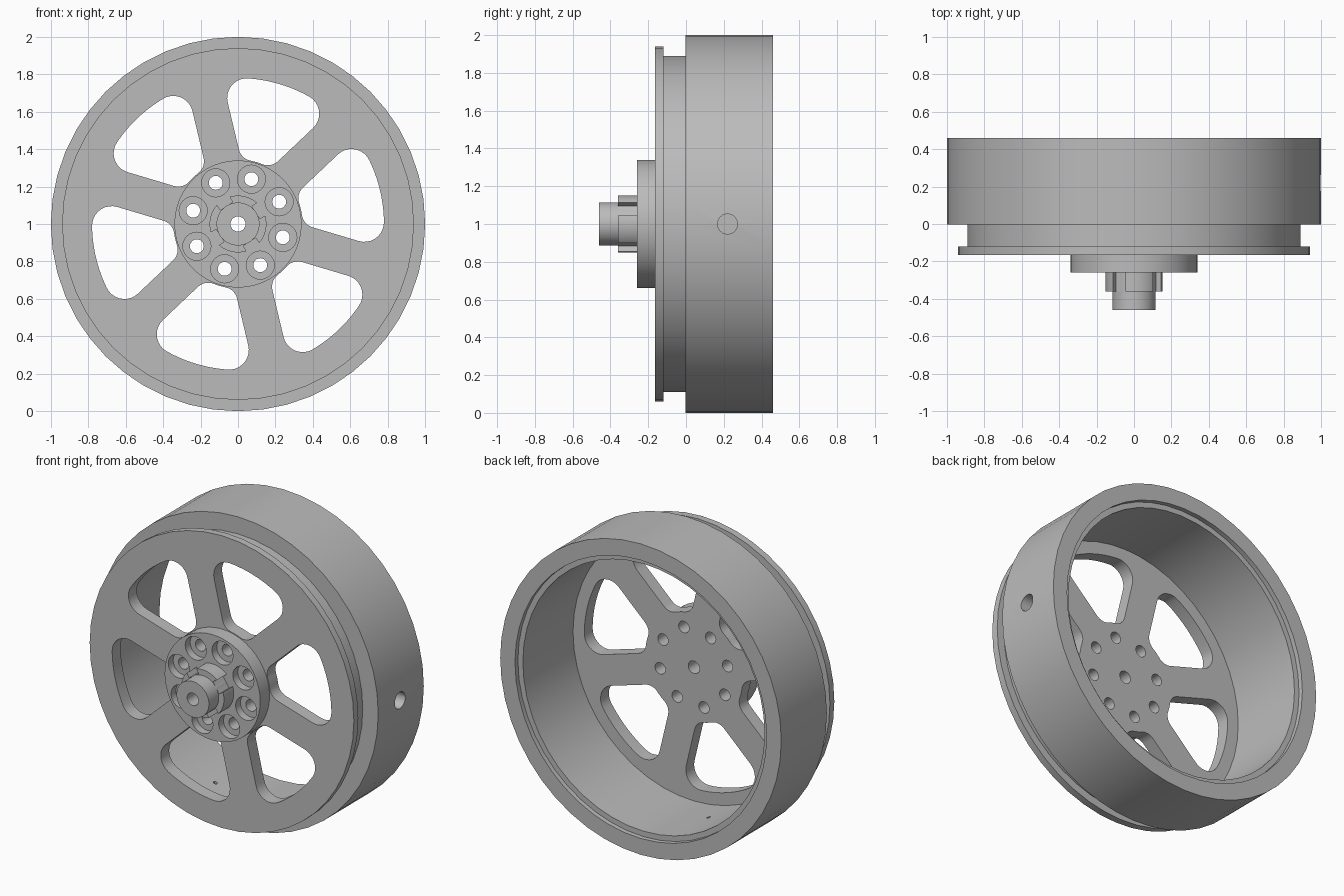
import bpy, bmesh
from math import sin, cos, asin, sqrt, pi, radians
from mathutils import Matrix, Vector

if "Cube" in bpy.data.objects:
    bpy.data.objects.remove(bpy.data.objects["Cube"])

SPIN = radians(73.4)      # direction of the first window and first bolt
BORE = 0.04

grey = bpy.data.materials.new("plain_grey")
grey.use_nodes = True
grey.diffuse_color = (0.5, 0.5, 0.5, 1)
grey.node_tree.nodes["Principled BSDF"].inputs["Base Color"].default_value = (0.5, 0.5, 0.5, 1)


def lathe(bm, profile, segments, matrix=Matrix()):
    """Revolve a closed (radius, y) profile around the y axis."""
    rings = []
    for i in range(segments):
        a = 2 * pi * i / segments
        rings.append([bm.verts.new(matrix @ Vector((r * cos(a), y, r * sin(a)))) for r, y in profile])
    n = len(profile)
    for i in range(segments):
        p, q = rings[i], rings[(i + 1) % segments]
        for j in range(n):
            k = (j + 1) % n
            if profile[j][0] > 0 or profile[k][0] > 0:
                bm.faces.new((p[j], p[k], q[k], q[j]))


def prism(bm, outline, y0, y1):
    """Extrude an (x, z) outline along y."""
    face = bm.faces.new([bm.verts.new((x, y0, z)) for x, z in outline])
    new = bmesh.ops.extrude_face_region(bm, geom=[face])["geom"]
    bmesh.ops.translate(bm, vec=(0, y1 - y0, 0), verts=[v for v in new if isinstance(v, bmesh.types.BMVert)])


def make(name, bm):
    bmesh.ops.remove_doubles(bm, verts=bm.verts, dist=0.00001)
    bmesh.ops.dissolve_degenerate(bm, edges=bm.edges, dist=0.00001)
    bmesh.ops.recalc_face_normals(bm, faces=bm.faces)
    mesh = bpy.data.meshes.new(name)
    bm.to_mesh(mesh)
    bm.free()
    mesh.materials.append(grey)
    obj = bpy.data.objects.new(name, mesh)
    obj.location.z = 1
    bpy.context.collection.objects.link(obj)
    return obj


def cut(obj, cutter):
    cutter.hide_render = True
    mod = obj.modifiers.new("cut", 'BOOLEAN')
    mod.operation = 'DIFFERENCE'
    mod.solver = 'EXACT'
    mod.object = cutter
    graph = bpy.context.evaluated_depsgraph_get()
    mesh = bpy.data.meshes.new_from_object(obj.evaluated_get(graph))
    obj.modifiers.clear()
    obj.data = mesh
    bpy.data.objects.remove(cutter)


def arc(cx, cz, r, a0, a1, n):
    return [(cx + r * cos(a0 + (a1 - a0) * i / n), cz + r * sin(a0 + (a1 - a0) * i / n)) for i in range(n + 1)]


def window_outline(turn):
    """Rounded sector between two spokes of constant width."""
    spoke, outer, inner, big, small = 0.097, 0.78, 0.345, 0.105, 0.08
    side = pi / 6
    ao = side - asin((spoke + big) / (outer - big))
    ai = side - asin((spoke + small) / (inner + small))
    ro, ri = outer - big, inner + small
    half = arc(0, 0, outer, 0, ao, 5)[:-1]
    half += arc(ro * cos(ao), ro * sin(ao), big, ao, side + pi / 2, 9)
    half += arc(ri * cos(ai), ri * sin(ai), small, side + pi / 2, ai + pi, 7)
    half += arc(0, 0, inner, ai, 0, 2)[1:]
    pts = half + [(u, -v) for u, v in half[-2:0:-1]]
    c, s = cos(turn), sin(turn)
    return [(u * c - v * s, u * s + v * c) for u, v in pts]


def radial(angle, y):
    d = Vector((cos(angle), 0, sin(angle)))
    return Matrix.Translation((0, y, 0)) @ d.to_track_quat('Y', 'Z').to_matrix().to_4x4()


def bolt_cutter():
    """Eight stepped bolt holes with counterbores."""
    bm = bmesh.new()
    for i in range(8):
        a = SPIN + i * pi / 4
        place = Matrix.Translation((0.25 * cos(a), 0, 0.25 * sin(a)))
        lathe(bm, [(0, -0.3), (0.075, -0.3), (0.075, -0.21), (0.037, -0.21), (0.037, 0), (0, 0)], 24, place)
    return make("bolt_cutter", bm)


# Wheel body: face disc, groove, wide rim and hollow back
bm = bmesh.new()
lathe(bm, [(BORE, -0.165), (0.94, -0.165), (0.94, -0.12), (0.89, -0.12), (0.89, -0.003), (1, -0.003),
           (1, 0.46), (0.895, 0.46), (0.895, 0.43), (0.86, 0.43), (0.86, -0.08), (BORE, -0.08)], 48)
body = make("wheel_body", bm)

# Six windows between the spokes
bm = bmesh.new()
for i in range(6):
    prism(bm, window_outline(SPIN + i * pi / 3), -0.25, 0)
cut(body, make("window_cutter", bm))
cut(body, bolt_cutter())

# Blind hole in the outer rim and a pin hole in the inner wall
bm = bmesh.new()
lathe(bm, [(0, 0.9), (0.053, 0.9), (0.053, 1.1), (0, 1.1)], 24, radial(0, 0.22))
lathe(bm, [(0, 0.8), (0.012, 0.8), (0.012, 0.91), (0, 0.91)], 12, radial(SPIN + pi, 0.12))
cut(body, make("rim_hole_cutter", bm))

# Hub plate with bolt holes
bm = bmesh.new()
lathe(bm, [(BORE, -0.26), (0.34, -0.26), (0.34, -0.165), (BORE, -0.165)], 48)
hub = make("hub_plate", bm)
cut(hub, bolt_cutter())

# Slotted lock ring
bm = bmesh.new()
lathe(bm, [(BORE, -0.36), (0.152, -0.36), (0.152, -0.26), (BORE, -0.26)], 48)
ring = make("lock_ring", bm)
bm = bmesh.new()
for i in range(4):
    a = radians(32.6) + i * pi / 2
    c, s = cos(a), sin(a)
    box = [(0.114, -0.04), (0.2, -0.04), (0.2, 0.04), (0.114, 0.04)]
    prism(bm, [(u * c - v * s, u * s + v * c) for u, v in box], -0.4, -0.2)
cut(ring, make("slot_cutter", bm))

# Bored axle cap
bm = bmesh.new()
lathe(bm, [(BORE, -0.46), (0.115, -0.46), (0.115, -0.26), (BORE, -0.26)], 48)
cap = make("axle_cap", bm)

# Smooth round walls, sharp edges
for obj in (body, hub, ring, cap):
    bpy.ops.object.select_all(action='DESELECT')
    obj.select_set(True)
    bpy.context.view_layer.objects.active = obj
    bpy.ops.object.shade_smooth_by_angle(angle=radians(30))
